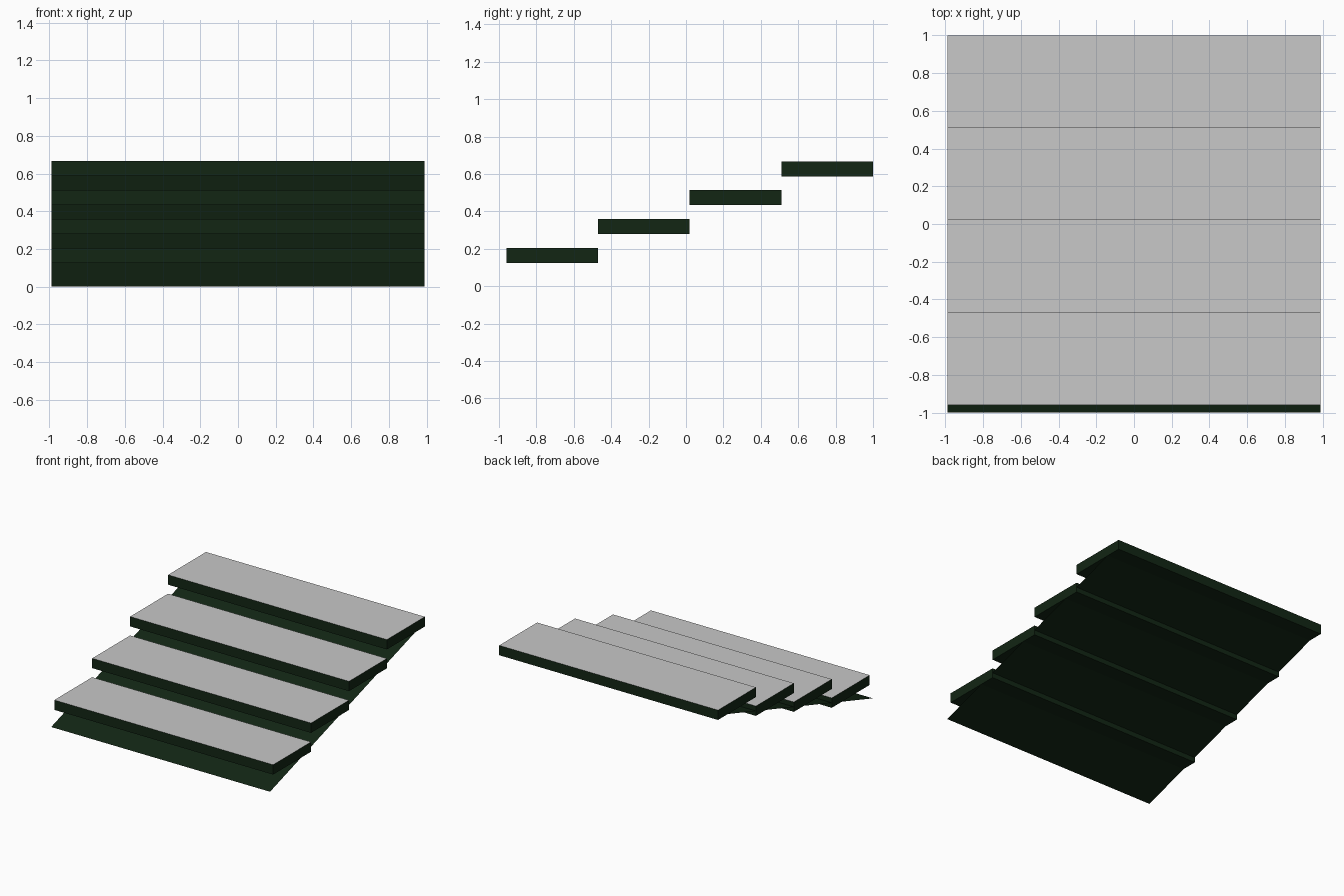
import bpy, bmesh

if "Cube" in bpy.data.objects:
    bpy.data.objects.remove(bpy.data.objects["Cube"])

HALF_W = 0.99                 # half width along x
DEPTH, RISE = 0.49, 0.154     # spacing of the steps
THICK = 0.08


def material(name, rgb):
    m = bpy.data.materials.new(name)
    m.diffuse_color = (*rgb, 1.0)
    m.use_nodes = True
    m.node_tree.nodes["Principled BSDF"].inputs["Base Color"].default_value = m.diffuse_color
    return m


green = material("dark green", (0.006, 0.019, 0.007))
grey = material("light grey", (0.58, 0.58, 0.58))


def add_object(name, bm, mats):
    mesh = bpy.data.meshes.new(name)
    bm.to_mesh(mesh)
    bm.free()
    for m in mats:
        mesh.materials.append(m)
    ob = bpy.data.objects.new(name, mesh)
    bpy.context.collection.objects.link(ob)
    return ob


# Four stepped boards with grey upper faces
for i in range(4):
    y0 = -0.96 + i * DEPTH
    z0 = 0.125 + i * RISE
    bm = bmesh.new()
    bmesh.ops.create_cube(bm, size=1.0)
    bmesh.ops.scale(bm, vec=(2 * HALF_W, DEPTH, THICK), verts=bm.verts)
    bmesh.ops.translate(bm, vec=(0, y0 + DEPTH / 2, z0 + THICK / 2), verts=bm.verts)
    bm.normal_update()
    for f in bm.faces:
        f.material_index = 1 if f.normal.z > 0.5 else 0
    add_object(f"step_board_{i + 1}", bm, (green, grey))

# Thin sloping sheet running under the boards
bm = bmesh.new()
corners = [(-HALF_W, -1, 0), (HALF_W, -1, 0), (HALF_W, 1, 0.627), (-HALF_W, 1, 0.627)]
bm.faces.new([bm.verts.new(c) for c in corners])
add_object("sloping_sheet", bm, (green,))
